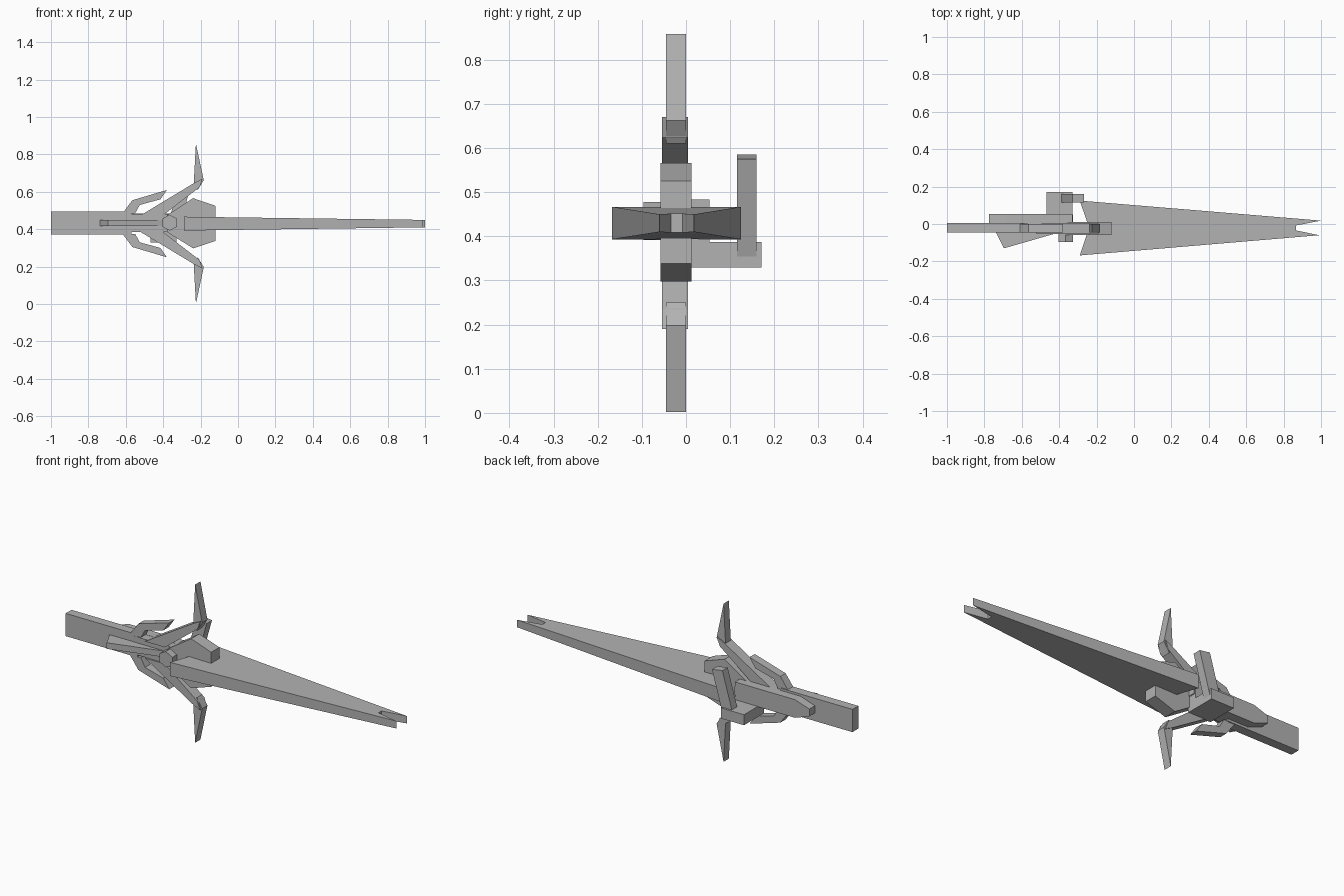
import bpy, bmesh
from math import cos, sin, pi

if "Cube" in bpy.data.objects:
    bpy.data.objects.remove(bpy.data.objects["Cube"])

MID = 0.43  # height of the weapon's centre line

grey = bpy.data.materials.new("plain_grey")
grey.use_nodes = True
colour = (0.45, 0.45, 0.45, 1)
grey.diffuse_color = colour
grey.node_tree.nodes["Principled BSDF"].inputs["Base Color"].default_value = colour


def prism(name, pts, low, high, axis="y", shape=None):
    """Extrude an outline along y (points are x, z) or z (points are x, y)."""
    bm = bmesh.new()

    def place(p, d):
        return (p[0], d, p[1]) if axis == "y" else (p[0], p[1], d)

    rings = [[bm.verts.new(place(p, d)) for p in pts] for d in (low, high)]
    bm.faces.new(rings[0])
    bm.faces.new(rings[1][::-1])
    n = len(pts)
    for i in range(n):
        j = (i + 1) % n
        bm.faces.new((rings[0][i], rings[0][j], rings[1][j], rings[1][i]))
    if shape:
        for v in bm.verts:
            shape(v)
    bmesh.ops.recalc_face_normals(bm, faces=bm.faces)
    mesh = bpy.data.meshes.new(name)
    bm.to_mesh(mesh)
    bm.free()
    mesh.materials.append(grey)
    ob = bpy.data.objects.new(name, mesh)
    bpy.context.collection.objects.link(ob)
    return ob


def box(name, x0, x1, y0, y1, z0, z1):
    return prism(name, [(x0, z0), (x1, z0), (x1, z1), (x0, z1)], y0, y1)


def pair(name, pts, y0, y1):
    """Upper part and its mirror image below the centre line."""
    prism("upper_" + name, pts, y0, y1)
    prism("lower_" + name, [(x, 2 * MID - z) for x, z in pts], y0, y1)


# Blade: forked at the tip, thinner towards the end
def thin_out(v):
    v.co.z = MID + (v.co.z - MID) * (1 - 0.36 * (v.co.x + 0.29))


prism("blade", [(-0.29, 0.125), (1.0, 0.018), (0.865, -0.008), (0.865, -0.034),
                (0.99, -0.06), (-0.29, -0.168), (-0.24, -0.02)],
      MID - 0.037, MID + 0.037, "z", thin_out)

# Grip and body
box("grip", -1.0, -0.57, -0.045, 0.005, 0.372, 0.495)
box("body", -0.6, -0.2, -0.046, 0.006, 0.385, 0.482)

# Guard block around the blade root
prism("guard_block", [(-0.12, 0.525), (-0.24, 0.566), (-0.38, 0.475), (-0.38, 0.385),
                      (-0.24, 0.298), (-0.12, 0.338)], -0.058, 0.012)

# Guard arms, horns and hooks
pair("guard_arm", [(-0.52, 0.475), (-0.235, 0.647), (-0.19, 0.67),
                   (-0.205, 0.625), (-0.4, 0.475)], -0.054, 0.005)
pair("horn", [(-0.225, 0.858), (-0.183, 0.662), (-0.215, 0.61), (-0.237, 0.64)],
     -0.045, 0.0)
pair("hook", [(-0.38, 0.61), (-0.565, 0.555), (-0.617, 0.485), (-0.55, 0.485),
              (-0.525, 0.53), (-0.415, 0.56)], -0.045, 0.0)

# Hexagonal hub through the body
hexagon = [(-0.365 + 0.045 * sin(i * pi / 3), 0.435 + 0.043 * cos(i * pi / 3))
           for i in range(6)]
prism("hub", hexagon, -0.096, 0.05)

# Front fin and pointed back plate
prism("front_fin", [(-0.74, -0.04), (-0.695, -0.13), (-0.4, -0.045)], 0.417, 0.45, "z")
prism("back_plate", [(-0.775, 0.415), (-0.69, 0.385), (-0.33, 0.385), (-0.33, 0.483),
                     (-0.69, 0.483), (-0.775, 0.455)], 0.0, 0.053)

# Rear bracket and slanted handle
box("handle_bracket", -0.467, -0.33, 0.0, 0.171, 0.33, 0.387)
prism("slanted_handle", [(-0.4, 0.34), (-0.335, 0.337), (-0.268, 0.575), (-0.33, 0.585)],
      0.115, 0.16)
